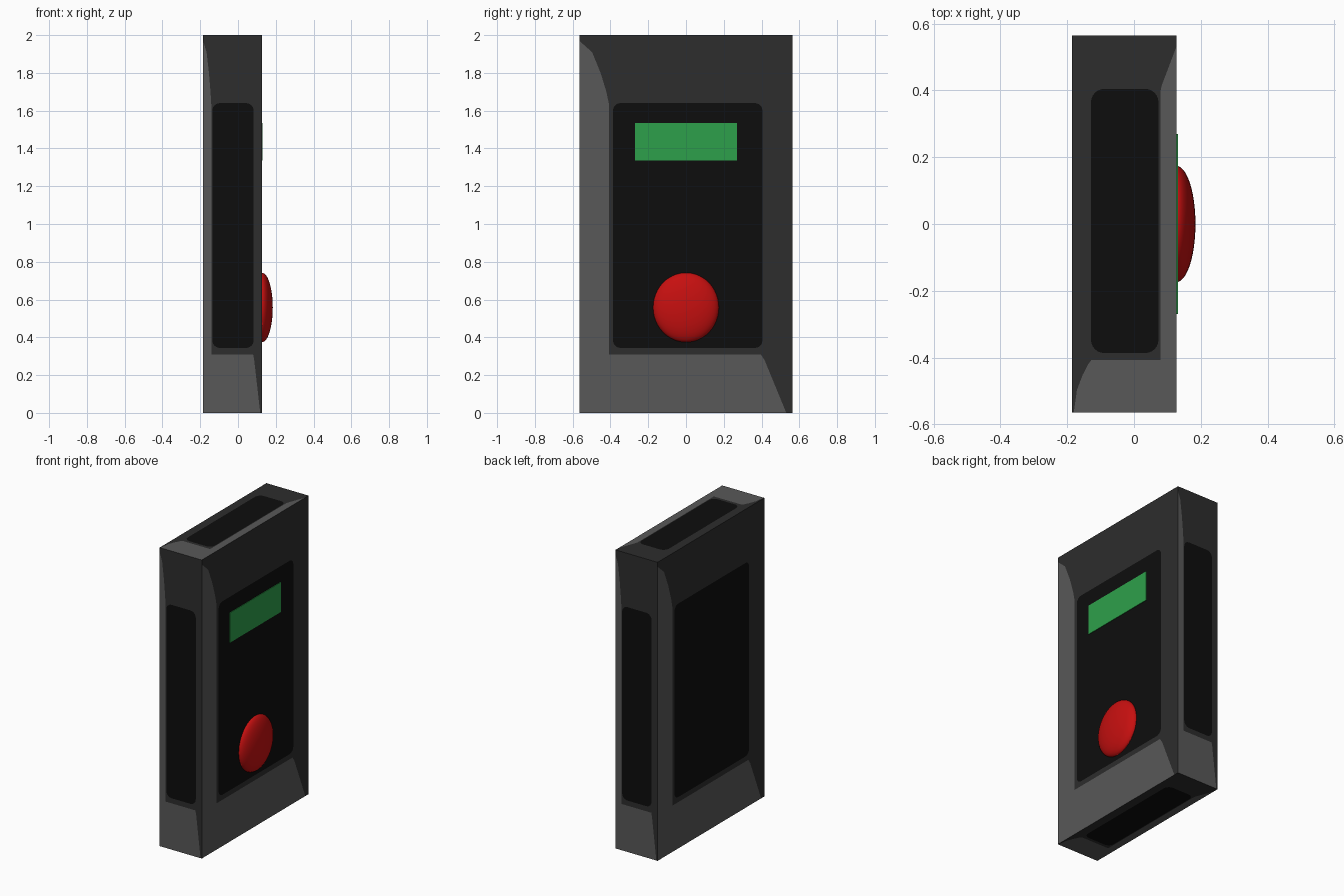
import bpy, bmesh, math
from mathutils import Vector

if "Cube" in bpy.data.objects:
    bpy.data.objects.remove(bpy.data.objects["Cube"])

X0, X1, Y, H = -0.185, 0.127, 0.565, 2.0


def material(name, rgb):
    m = bpy.data.materials.new(name)
    m.diffuse_color = (*rgb, 1)
    m.use_nodes = True
    m.node_tree.nodes["Principled BSDF"].inputs["Base Color"].default_value = m.diffuse_color
    return m


light = material("light grey", (0.098, 0.098, 0.098))
dark = material("dark grey", (0.026, 0.026, 0.026))
black = material("black", (0.004, 0.004, 0.004))
green = material("screen green", (0.027, 0.35, 0.07))
red = material("button red", (0.57, 0.005, 0.005))


def make_object(name, bm, mats):
    mesh = bpy.data.meshes.new(name)
    bm.to_mesh(mesh)
    bm.free()
    for m in mats:
        mesh.materials.append(m)
    ob = bpy.data.objects.new(name, mesh)
    bpy.context.collection.objects.link(ob)
    return ob


def panel_arcs(ru, rv, n=6):
    # rounded corners of the black panel: bottom left, bottom right, top right, top left
    arcs = []
    corners = [(.158, .172, 1, 1), (.858, .172, -1, 1), (.858, .82, -1, -1), (.158, .82, 1, -1)]
    for k, (u, v, su, sv) in enumerate(corners):
        pts = []
        for i in range(n + 1):
            a = math.pi + (k + i / n) * math.pi / 2
            pts.append((u + su * ru + ru * math.cos(a), v + sv * rv + rv * math.sin(a)))
        arcs.append(pts)
    return arcs


# Borders between light and dark paint, in face fractions
inner = (.14, .155)
low = [(.85, .155), (.868, .14), (.97, 0)]
high = [(.14, .815), (.127, .85), (.10, .90), (.06, .955), (0, .985)]


def painted_side(bm, origin, u, v):
    origin, u, v = Vector(origin), Vector(u), Vector(v)
    bl, br, tr, tl = panel_arcs(.04 / u.length, .04 / v.length)
    h = len(bl) // 2
    regions = [
        (0, [(0, 0)] + low[::-1] + [inner] + high),
        (1, (bl[h:] + br + tr[:h + 1] + [(1, 1), (1, 0)] + low[::-1] + [inner])[::-1]),
        (1, (tr[h:] + tl + bl[:h + 1] + [inner] + high + [(0, 1), (1, 1)])[::-1]),
        (2, bl + br + tr + tl),
    ]
    for index, pts in regions:
        f = bm.faces.new([bm.verts.new(origin + u * a + v * b) for a, b in pts])
        f.material_index = index


# Casing: six sides, each with a panel and a light left and lower border
W, D = X1 - X0, 2 * Y
bm = bmesh.new()
painted_side(bm, (X0, -Y, 0), (W, 0, 0), (0, 0, H))
painted_side(bm, (X1, -Y, 0), (0, D, 0), (0, 0, H))
painted_side(bm, (X1, Y, 0), (-W, 0, 0), (0, 0, H))
painted_side(bm, (X0, Y, 0), (0, -D, 0), (0, 0, H))
painted_side(bm, (X1, -Y, H), (0, D, 0), (-W, 0, 0))
painted_side(bm, (X0, -Y, 0), (0, D, 0), (W, 0, 0))
bmesh.ops.remove_doubles(bm, verts=bm.verts, dist=1e-5)
make_object("casing", bm, [light, dark, black])

# Thin screen plate
bm = bmesh.new()
bmesh.ops.create_cube(bm, size=1)
for vert in bm.verts:
    c = vert.co
    vert.co = (X1 + 0.001 + c.x * 0.006, c.y * 0.54, 1.435 + c.z * 0.2)
make_object("screen", bm, [green])

# Domed button
bm = bmesh.new()
bmesh.ops.create_uvsphere(bm, u_segments=48, v_segments=24, radius=1)
bmesh.ops.bisect_plane(bm, geom=bm.verts[:] + bm.edges[:] + bm.faces[:],
                       plane_co=(0, 0, 0), plane_no=(1, 0, 0), clear_inner=True)
for vert in bm.verts:
    c = vert.co
    vert.co = (X1 + c.x * 0.057, c.y * 0.174, 0.558 + c.z * 0.184)
for f in bm.faces:
    f.smooth = True
make_object("button", bm, [red])
